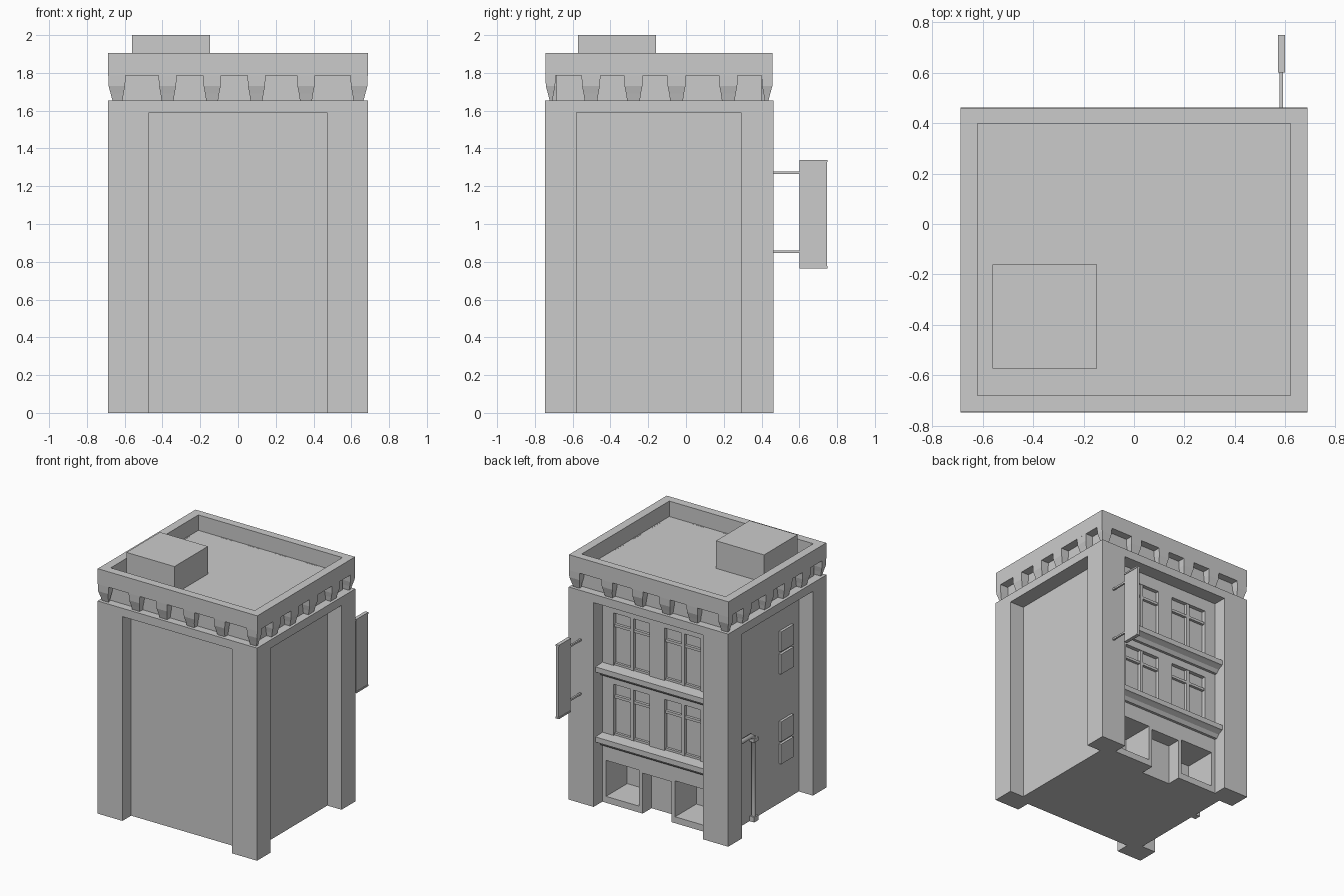
import bpy, bmesh
from mathutils import Vector

if "Cube" in bpy.data.objects:
    bpy.data.objects.remove(bpy.data.objects["Cube"])

X, YF, YB = 0.687, -0.747, 0.462      # outer faces of the building
WX, WF, WB = 0.565, -0.64, 0.355      # recessed wall planes


def add_box(bm, lo, hi):
    vs = bmesh.ops.create_cube(bm, size=1)["verts"]
    for v in vs:
        v.co = Vector([(lo[i] + hi[i]) / 2 + v.co[i] * (hi[i] - lo[i]) for i in range(3)])


def finish(name, bm):
    bmesh.ops.recalc_face_normals(bm, faces=bm.faces)
    me = bpy.data.meshes.new(name)
    bm.to_mesh(me)
    bm.free()
    ob = bpy.data.objects.new(name, me)
    bpy.context.collection.objects.link(ob)
    return ob


def boxes(name, items):
    bm = bmesh.new()
    for lo, hi in items:
        add_box(bm, lo, hi)
    return finish(name, bm)


def loft(bm, rings):
    rows = [[bm.verts.new(p) for p in r] for r in rings]
    n = len(rows[0])
    for a, b in zip(rows, rows[1:]):
        for i in range(n):
            bm.faces.new((a[i], a[(i + 1) % n], b[(i + 1) % n], b[i]))
    bm.faces.new(rows[0][::-1])
    bm.faces.new(rows[-1])


def rect(x0, x1, y0, y1, z):
    return [(x0, y0, z), (x1, y0, z), (x1, y1, z), (x0, y1, z)]


# Recessed wall block with windows, shop fronts and doorway cut out
walls = boxes("walls", [((-WX, WF, 0), (WX, WB, 1.62))])
cuts = []
windows = []
for s in (-1, 1):
    for z0, z1 in ((0.54, 0.94), (1.085, 1.495)):
        a, b = sorted((s * 0.065, s * 0.375))
        windows.append((a, b, z0, z1))
        cuts.append(((a, WB - 0.03, z0), (b, WB + 0.1, z1)))
    a, b = sorted((s * 0.155, s * 0.44))
    cuts.append(((a, WB - 0.26, 0.05), (b, WB + 0.1, 0.33)))
cuts.append(((-0.125, WB - 0.11, -0.1), (0.125, WB + 0.1, 0.315)))
cutter = boxes("cutter", cuts)
cutter.hide_render = True
mod = walls.modifiers.new("openings", "BOOLEAN")
mod.object = cutter
mod.solver = "EXACT"
dg = bpy.context.evaluated_depsgraph_get()
walls.data = bpy.data.meshes.new_from_object(walls.evaluated_get(dg))
walls.modifiers.clear()
bpy.data.objects.remove(cutter)

# Corner pillars and the band joining them
boxes("corner_pillars", [((x0, y0, 0), (x1, y1, 1.59))
      for x0, x1 in ((-X, -0.472), (0.472, X))
      for y0, y1 in ((YF, -0.58), (0.292, YB))])
boxes("top_band", [((-X, YF, 1.59), (X, YB, 1.655))])

# Cornice core, parapet walls and rooftop hut
boxes("roof_core", [((-0.622, -0.685, 1.65), (0.622, 0.4, 1.785))])
PF, PB, PX = YF + 0.003, YB - 0.003, X
parapet = bmesh.new()
outer, inner = [rect(-PX, PX, PF, PB, 0), rect(-0.62, 0.62, -0.68, 0.398, 0)]
rings = [[parapet.verts.new((p[0], p[1], z)) for p in r]
         for r, z in ((outer, 1.785), (outer, 1.905), (inner, 1.905), (inner, 1.785))]
for k in range(4):
    a, b = rings[k], rings[(k + 1) % 4]
    for i in range(4):
        parapet.faces.new((a[i], a[(i + 1) % 4], b[(i + 1) % 4], b[i]))
finish("parapet", parapet)
boxes("roof_hut", [((-0.56, -0.572, 1.77), (-0.147, -0.16, 2.0))])

# Cornice brackets: (height, narrowing, pull-back) levels
LEVELS = ((1.655, 0.016, 0.022), (1.69, 0.011, 0.013), (1.73, 0.003, 0.002), (1.786, 0, 0))
bm = bmesh.new()
for c in (-0.373, -0.137, 0.098, 0.36):
    loft(bm, [rect(c - 0.048 + n, c + 0.048 - n, PF + o, -0.67, z) for z, n, o in LEVELS])
    loft(bm, [rect(c - 0.048 + n, c + 0.048 - n, 0.39, PB - o, z) for z, n, o in LEVELS])
for c in (-0.503, -0.278, -0.05, 0.224):
    loft(bm, [rect(0.61, PX - o, c - 0.05 + n, c + 0.05 - n, z) for z, n, o in LEVELS])
    loft(bm, [rect(-PX + o, -0.61, c - 0.05 + n, c + 0.05 - n, z) for z, n, o in LEVELS])
for s in (-1, 1):
    for y_out, y_in, d in ((PF, -0.69, 1), (PB, 0.4, -1)):
        loft(bm, [rect(s * (0.595 + n), s * (PX - o), y_out + d * o, y_in - d * n, z)
                  for z, n, o in LEVELS])
finish("cornice_brackets", bm)

# Moulded ledges under each window row
bm = bmesh.new()
for z in (0.45, 0.995):
    prof = [(WB - 0.01, z), (0.375, z), (0.395, z + 0.025), (0.425, z + 0.04),
            (0.437, z + 0.045), (0.437, z + 0.085), (WB - 0.01, z + 0.092)]
    loft(bm, [[(x, y, h) for y, h in prof] for x in (-0.474, 0.474)])
finish("window_ledges", bm)

# Window bars
bars = []
for a, b, z0, z1 in windows:
    m, t = (a + b) / 2, z1 - 0.1
    y0, y1 = WB - 0.035, WB - 0.005
    bars.append(((m - 0.014, y0, z0), (m + 0.014, y1, z1)))
    bars.append(((a, y0, t - 0.01), (b, y1 - 0.004, t + 0.01)))
    bars.append(((a, y0, z0), (b, y1 - 0.006, z0 + 0.018)))
boxes("window_bars", bars)

# Small two-sash windows on the left wall
boxes("side_windows", [((-WX - 0.02, -0.49, z), (-WX + 0.01, -0.335, z + 0.155))
                       for z in (0.31, 0.485, 1.01, 1.185)])

# Drain pipe with clamps
pipe = bpy.data.curves.new("drain_pipe", "CURVE")
pipe.dimensions = "3D"
pipe.bevel_depth = 0.018
pipe.bevel_resolution = 1
pipe.use_fill_caps = True
sp = pipe.splines.new("POLY")
path = [(0.3, 0.67), (0.03, 0.67), (0.0, 0.64), (0.0, 0.02)]
sp.points.add(len(path) - 1)
for p, (y, z) in zip(sp.points, path):
    p.co = (-WX - 0.018, y, z, 1)
bpy.context.collection.objects.link(bpy.data.objects.new("drain_pipe", pipe))
boxes("pipe_collars", [((-WX - 0.04, -0.025, z), (-WX + 0.01, 0.025, z + h))
                       for z, h in ((0.0, 0.04), (0.62, 0.03))])

# Hanging sign on two rods
boxes("sign_board", [((0.575, 0.602, 0.775), (0.595, 0.747, 1.33)),
                     ((0.571, 0.6, 0.765), (0.599, 0.748, 0.777)),
                     ((0.571, 0.6, 1.328), (0.599, 0.748, 1.34))])
boxes("sign_rods", [((0.577, 0.45, z - 0.007), (0.591, 0.61, z + 0.007))
                    for z in (0.853, 1.272)])
